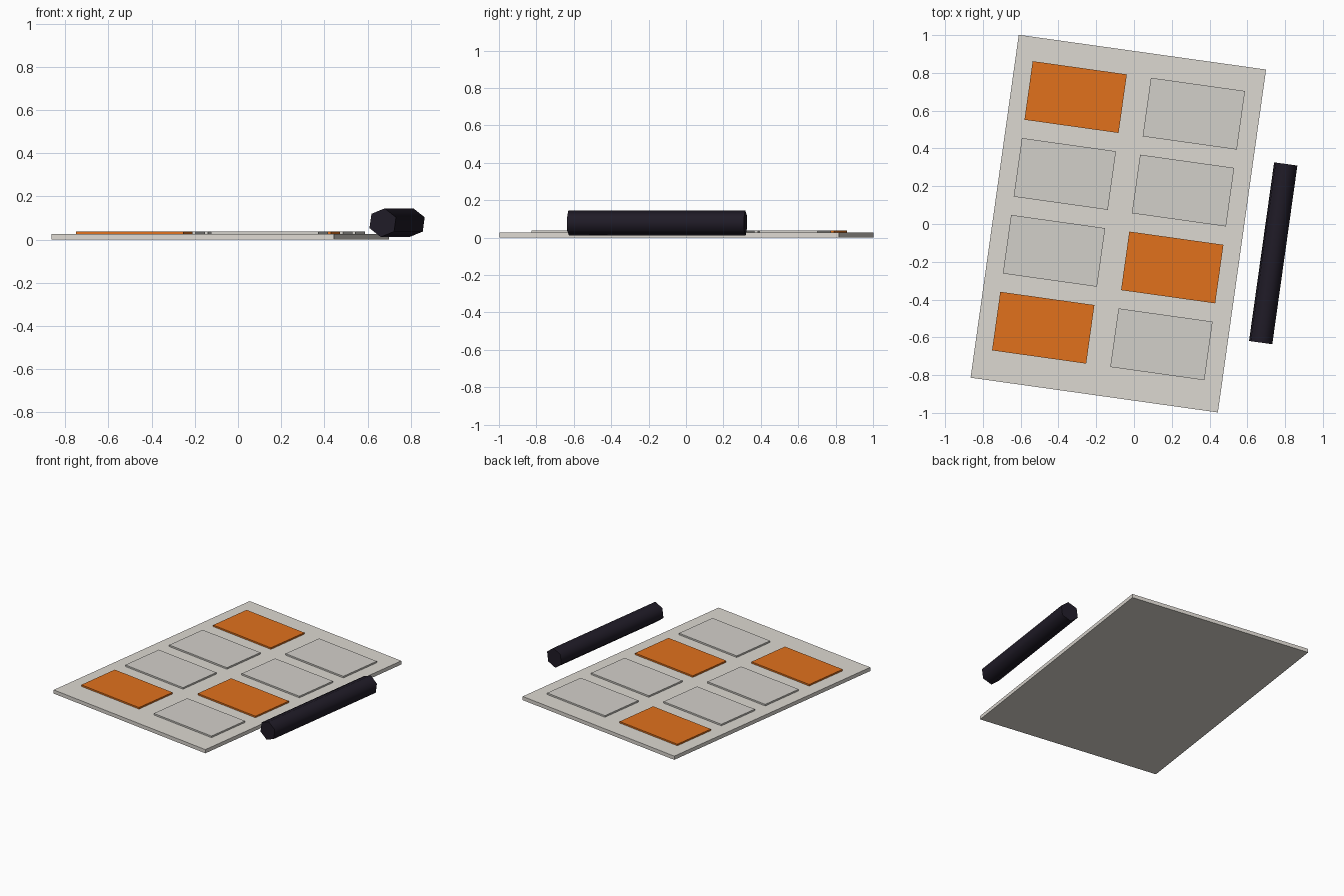
import bpy
from math import radians
from mathutils import Matrix, Vector

if "Cube" in bpy.data.objects:
    bpy.data.objects.remove(bpy.data.objects["Cube"])

TURN = Matrix.Rotation(radians(-8), 4, 'Z')   # whole set lies turned on the table
SHEET_POS = Matrix.Translation((-0.083, 0.002, 0)) @ TURN


def material(name, rgb):
    m = bpy.data.materials.new(name)
    m.diffuse_color = (*rgb, 1)
    m.use_nodes = True
    m.node_tree.nodes["Principled BSDF"].inputs["Base Color"].default_value = m.diffuse_color
    return m


paper = material("paper", (0.72, 0.69, 0.64))
pale = material("pale_panel", (0.65, 0.63, 0.59))
orange = material("orange_panel", (0.75, 0.165, 0.012))
dark = material("dark_pen", (0.014, 0.011, 0.020))


def slab(name, x, y, w, h, z0, z1, mat):
    """Flat box given in the sheet's own turned coordinates."""
    bpy.ops.mesh.primitive_cube_add(size=1)
    ob = bpy.context.object
    ob.name = name
    ob.data.transform(Matrix.Diagonal((w, h, z1 - z0, 1)))
    ob.matrix_world = SHEET_POS @ Matrix.Translation((x, y, (z0 + z1) / 2))
    ob.data.materials.append(mat)
    return ob


# Backing sheet
slab("sheet", 0, 0, 1.322, 1.833, 0, 0.026, paper)

# Two columns of four raised panels, three of them orange
coloured = {(0, 0), (0, 3), (1, 2)}
for col, x in enumerate((-0.317, 0.315)):
    for row in range(4):
        mat = orange if (col, row) in coloured else pale
        slab(f"panel_{col + 1}_{row + 1}", x, 0.632 - 0.411 * row,
             0.503, 0.313, 0.024, 0.037, mat)

# Six-sided pen lying beside the sheet, rolled slightly
bpy.ops.mesh.primitive_cylinder_add(vertices=6, radius=0.067, depth=0.955)
pen = bpy.context.object
pen.name = "pen"
pen.matrix_world = (Matrix.Translation((0.737, -0.155, 0.0785)) @ TURN
                    @ Matrix.Rotation(radians(90), 4, 'X')
                    @ Matrix.Rotation(radians(-8), 4, 'Z'))
pen.data.materials.append(dark)
bpy.ops.object.shade_smooth_by_angle(angle=radians(65))
